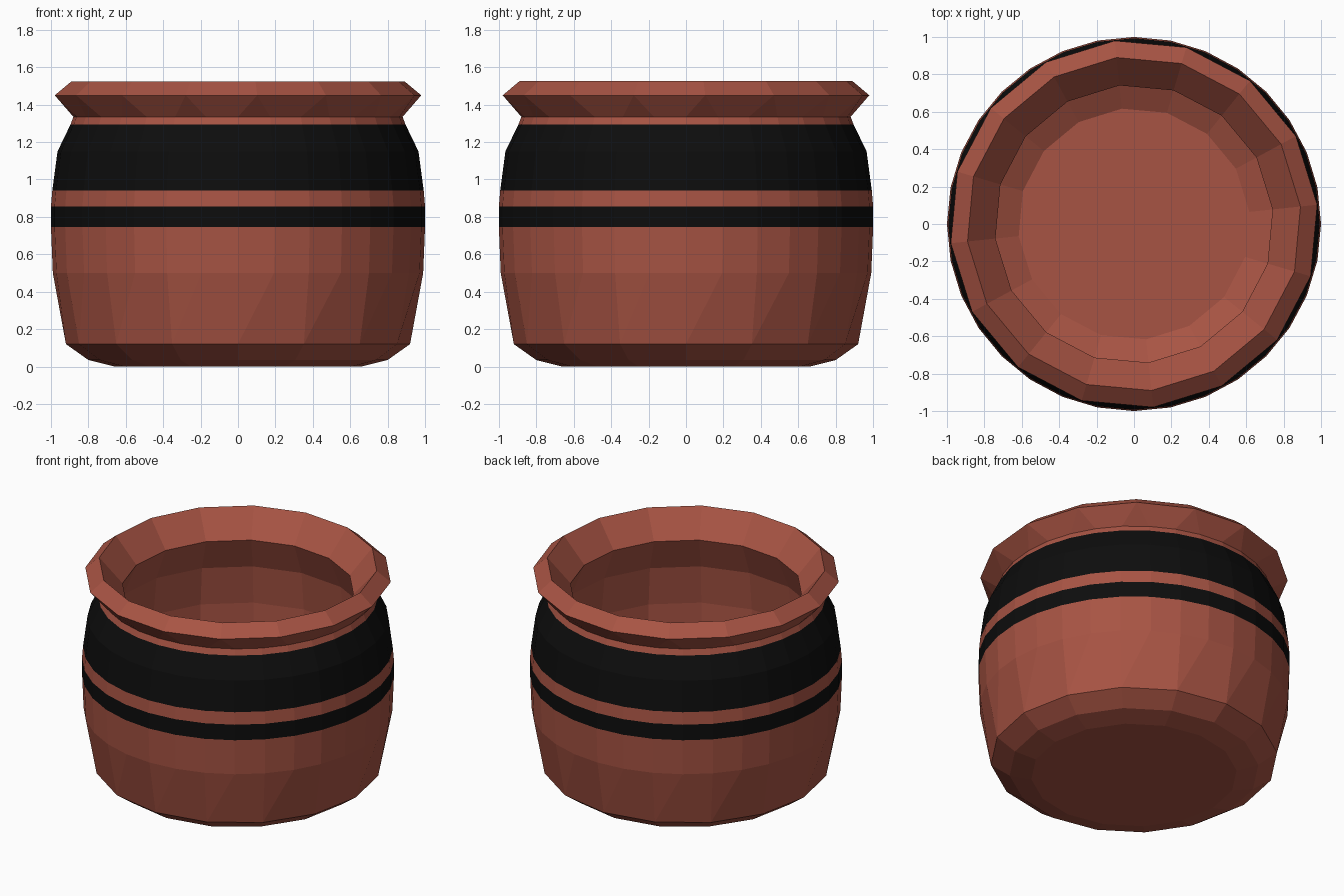
import bpy, bmesh, math

if "Cube" in bpy.data.objects:
    bpy.data.objects.remove(bpy.data.objects["Cube"])


def make_material(name, color):
    mat = bpy.data.materials.new(name)
    mat.diffuse_color = (*color, 1.0)
    mat.use_nodes = True
    mat.node_tree.nodes["Principled BSDF"].inputs["Base Color"].default_value = mat.diffuse_color
    return mat


clay = make_material("terracotta", (0.39, 0.088, 0.057))
black = make_material("black glaze", (0.004, 0.004, 0.004))

# Pot profile from base, up the outside, over the lip and down the inside:
# (radius, height, number of sides, phase in degrees)
PROFILE = [
    (0.66, 0.00, 16, 0), (0.80, 0.035, 16, 0), (0.92, 0.12, 16, 0),
    (0.99, 0.50, 32, 0), (1.00, 0.745, 32, 0), (1.00, 0.855, 32, 0),
    (0.993, 0.94, 32, 0), (0.965, 1.15, 32, 0), (0.895, 1.295, 32, 0),
    (0.88, 1.335, 32, 0),
    (0.985, 1.45, 16, 6), (0.895, 1.525, 16, 6), (0.745, 1.35, 16, 6),
    (0.84, 1.12, 16, 6), (0.87, 0.85, 16, 6), (0.86, 0.50, 16, 6),
    (0.77, 0.20, 16, 6), (0.62, 0.12, 16, 6),
]
# Painted bands: height ranges on the outside
BANDS = [(0.745, 0.855), (0.94, 1.295)]


def stitch(bm, low, high):
    """Join two rings that may have different numbers of sides."""
    a, b = len(low), len(high)
    faces, i, j = [], 0, 0
    while i < a or j < b:
        step = (i + 1) * b - (j + 1) * a
        ni = i + 1 if step <= 0 else i
        nj = j + 1 if step >= 0 else j
        corners = [low[i % a]]
        if ni != i:
            corners.append(low[ni % a])
        if nj != j:
            corners.append(high[nj % b])
        corners.append(high[j % b])
        faces.append(bm.faces.new(corners))
        i, j = ni, nj
    return faces


bm = bmesh.new()
rings = []
for r, z, n, phase in PROFILE:
    angles = [2 * math.pi * k / n + math.radians(phase) for k in range(n)]
    rings.append([bm.verts.new((r * math.cos(t), r * math.sin(t), z)) for t in angles])

# Walls, with the outer bands coloured by height
LIP = 10
for k in range(len(rings) - 1):
    z0, z1 = PROFILE[k][1], PROFILE[k + 1][1]
    painted = k < LIP and any(lo <= (z0 + z1) / 2 <= hi for lo, hi in BANDS)
    for face in stitch(bm, rings[k], rings[k + 1]):
        face.material_index = 1 if painted else 0

# Underside and inner floor
bm.faces.new(list(reversed(rings[0])))
bm.faces.new(rings[-1])
bmesh.ops.recalc_face_normals(bm, faces=bm.faces)

mesh = bpy.data.meshes.new("clay_pot")
bm.to_mesh(mesh)
bm.free()
mesh.materials.append(clay)
mesh.materials.append(black)
pot = bpy.data.objects.new("clay_pot", mesh)
bpy.context.collection.objects.link(pot)
